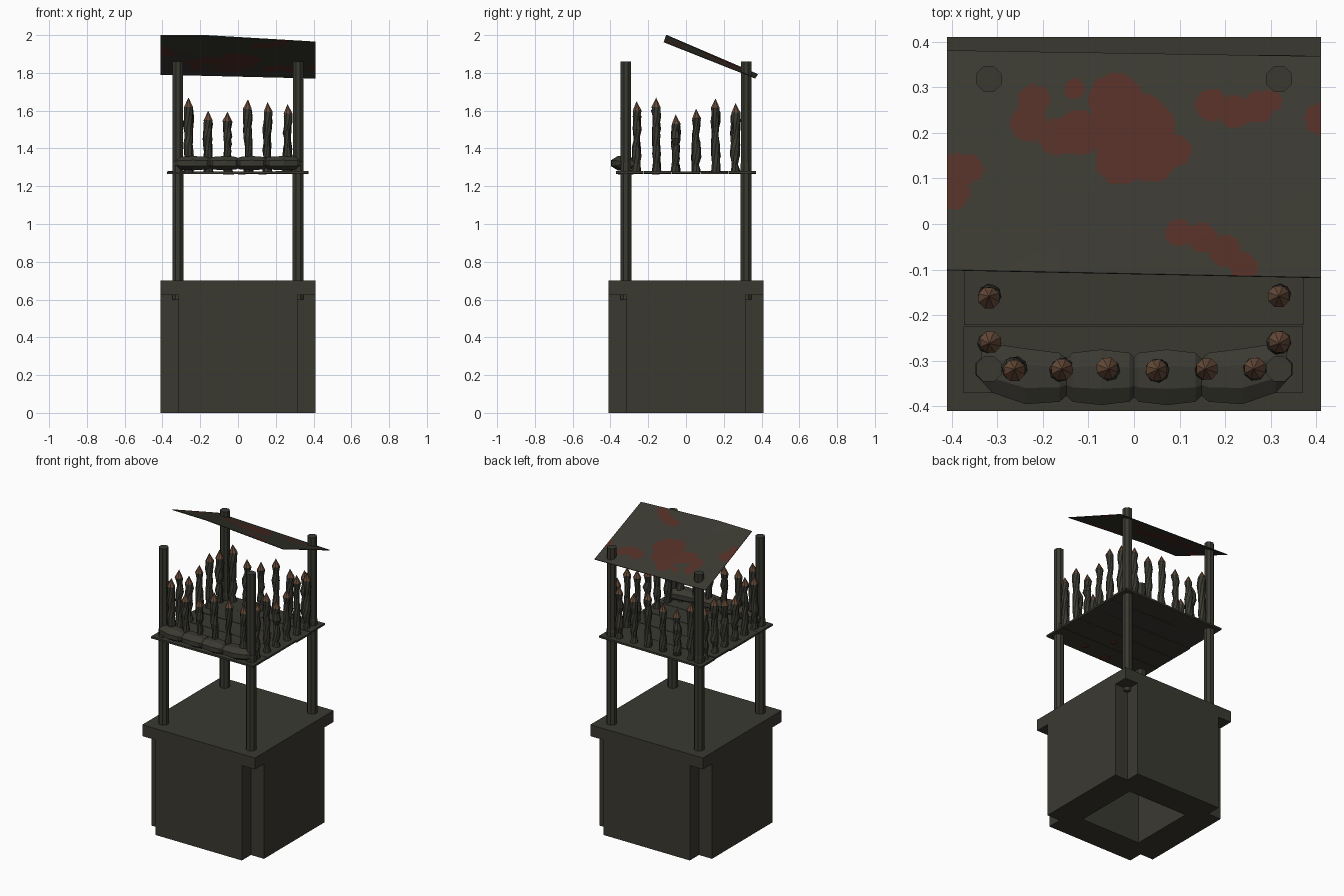
import bpy, bmesh, math, random
from mathutils import Matrix, Vector

random.seed(4)
if "Cube" in bpy.data.objects:
    bpy.data.objects.remove(bpy.data.objects["Cube"])


def material(name, r, g, b):
    m = bpy.data.materials.new(name)
    m.use_nodes = True
    m.diffuse_color = (r, g, b, 1)
    bsdf = next(n for n in m.node_tree.nodes if n.type == 'BSDF_PRINCIPLED')
    bsdf.inputs["Base Color"].default_value = (r, g, b, 1)
    return m


GREY = material("dark olive grey", 0.042, 0.041, 0.031)
RUST = material("rust red", 0.085, 0.028, 0.019)
WOOD = material("sharpened wood", 0.14, 0.072, 0.042)


def finish(name, bm, *mats):
    bmesh.ops.recalc_face_normals(bm, faces=bm.faces)
    mesh = bpy.data.meshes.new(name)
    bm.to_mesh(mesh)
    bm.free()
    for m in mats:
        mesh.materials.append(m)
    ob = bpy.data.objects.new(name, mesh)
    bpy.context.collection.objects.link(ob)
    return ob


def box(name, center, size, mat, tilt=0):
    bm = bmesh.new()
    bmesh.ops.create_cube(bm, size=1, matrix=Matrix.Translation(center)
                          @ Matrix.Rotation(tilt, 4, 'Y') @ Matrix.Diagonal((*size, 1)))
    return finish(name, bm, mat)


def loft(name, rings, mats, point=None):
    """Skin a list of equal rings; an optional point closes the end as a tip."""
    bm = bmesh.new()
    loops = [[bm.verts.new(p) for p in ring] for ring in rings]
    n = len(loops[0])
    for a, b in zip(loops, loops[1:]):
        for i in range(n):
            bm.faces.new((a[i], a[(i + 1) % n], b[(i + 1) % n], b[i]))
    bm.faces.new(loops[0])
    if point is None:
        bm.faces.new(loops[-1])
    else:
        tip = bm.verts.new(point)
        for i in range(n):
            f = bm.faces.new((loops[-1][i], loops[-1][(i + 1) % n], tip))
            f.material_index = 1
    return finish(name, bm, *mats)


def circle(x, y, z, r, n=8, turn=math.pi / 8):
    return [(x + r * math.cos(turn + i * math.tau / n),
             y + r * math.sin(turn + i * math.tau / n), z) for i in range(n)]


# Hollow block with square notches along its upright corners
W, N, H = 0.41, 0.315, 0.217
bm = bmesh.new()
outer = []
for k in range(4):
    rot = Matrix.Rotation(k * math.pi / 2, 3, 'Z')
    outer += [rot @ Vector(p) for p in ((W, -N, 0), (W, N, 0), (N, N, 0))]
inner = [(H, -H, 0), (H, H, 0), (-H, H, 0), (-H, -H, 0)]
edges = []
for outline in (outer, inner):
    vs = [bm.verts.new(p) for p in outline]
    edges += [bm.edges.new((vs[i - 1], vs[i])) for i in range(len(vs))]
bmesh.ops.triangle_fill(bm, edges=edges, use_beauty=True)
bmesh.ops.dissolve_limit(bm, angle_limit=0.01, verts=bm.verts, edges=bm.edges)
top = bmesh.ops.extrude_face_region(bm, geom=bm.faces[:])["geom"]
bmesh.ops.translate(bm, vec=(0, 0, 0.625),
                    verts=[v for v in top if isinstance(v, bmesh.types.BMVert)])
finish("base_block", bm, GREY)
box("base_slab", (0, 0, 0.6625), (2 * W, 2 * W, 0.075), GREY)

# Corner posts, a little thicker below the platform
P = 0.318
for sx, side in ((-1, "right"), (1, "left")):
    for sy, end in ((-1, "front"), (1, "back")):
        x, y = sx * P, sy * P
        loft(f"{end}_{side}_post", [circle(x, y, 0.6, 0.032), circle(x, y, 1.31, 0.032),
             circle(x, y, 1.325, 0.03), circle(x, y, 1.86, 0.03)], [GREY])

# Platform of wide planks
edge, count = 0.372, 5
step = 2 * edge / count
for i in range(count):
    box(f"platform_plank_{i + 1}", (random.uniform(-.003, .003), -edge + step * (i + 0.5), 1.272),
        (2 * edge, step - 0.003, 0.012), GREY, random.uniform(-0.008, 0.008))

# Rust spots under the platform
for i, (x, y, r) in enumerate([(-0.05, -0.33, 0.03), (0.13, -0.3, 0.022), (0.02, -0.16, 0.02)]):
    loft(f"platform_rust_{i + 1}", [circle(x, y, 1.261, r, 9), circle(x, y, 1.267, r, 9)], [RUST])


# Gnarled stakes with sharpened tips
def stake(name, x, y, height):
    rings = []
    levels = [0, 0.13, 0.27, 0.42, 0.56, 0.7, 0.85, 1]
    shoulder = height - 0.05
    for t in levels:
        r = 0.025 if t in (0, 1) else random.uniform(0.016, 0.027)
        dx, dy = (random.uniform(-.004, .004) for _ in range(2))
        rings.append(circle(x + dx, y + dy, 1.275 + t * (shoulder - 1.275), r, 8, t * 2))
    loft(name, rings, [GREY, WOOD], (x, y, height))


spots = [-0.262, -0.158, -0.055, 0.053, 0.156, 0.262]
rows = {
    "front": [1.67, 1.60, 1.595, 1.66, 1.645, 1.635],
    "back": [1.65, 1.58, 1.59, 1.64, 1.60, 1.62],
    "left": [1.65, 1.67, 1.58, 1.61, 1.665, 1.64],
    "right": [1.62, 1.65, 1.57, 1.60, 1.64, 1.62],
}
for side, heights in rows.items():
    for i, (s, h) in enumerate(zip(spots, heights)):
        x, y = {"front": (s, -P), "back": (s, P), "left": (P, s), "right": (-P, s)}[side]
        stake(f"{side}_stake_{i + 1}", x, y, h)

# Row of slumped sandbags along the front edge
for i, (x0, x1) in enumerate([(-0.335, -0.14), (-0.155, 0.01), (-0.01, 0.155), (0.14, 0.335)]):
    rings = []
    for t, s in ((0, 0.55), (0.12, 0.88), (0.5, 1), (0.88, 0.88), (1, 0.55)):
        x = x0 + t * (x1 - x0)
        y = -0.336 + 0.25 * max(0, abs(x) - 0.23)
        rings.append([(x, y + 0.066 * s * math.cos(a), 1.322 + 0.041 * s * math.sin(a))
                      for a in (math.pi / 8 + k * math.tau / 8 for k in range(8))])
    loft(f"sandbag_{i + 1}", rings, [GREY])

# Bent sheet roof, rust patches chosen face by face from overlapping discs
discs = [(-23, 22, 4), (-22, 27, 3.5), (-17, 19, 4), (-12, 20, 5), (-13, 29.5, 2.2),
         (-4, 27, 6), (0, 20, 9), (-3, 14, 5.5), (4, 14, 5), (9, 16, 3.5),
         (17, 26, 3.5), (22, 24.5, 3.5), (27, 25.5, 3.5), (30, 27, 2.5),
         (-39, 12, 3.5), (-36, 12, 3), (-40, 7, 4), (10, -2, 3), (15, -3, 3.2),
         (20, -6, 3.5), (24, -9.5, 3), (41, 23, 3.5)]
bm = bmesh.new()
nx, ny = 130, 76
grid = []
for j in range(ny + 1):
    v = j / ny
    row = []
    for i in range(nx + 1):
        u = i / nx
        x = (2 * u - 1) * W
        y = (-0.101 - 0.017 * u) * (1 - v) + (0.38 - 0.013 * u) * v
        front = 1.998 - 0.034 * max(0, (u - 0.3) / 0.7)
        back = 1.792 - 0.02 * u
        row.append(bm.verts.new((x, y, front * (1 - v) + back * v)))
    grid.append(row)
for j in range(ny):
    for i in range(nx):
        f = bm.faces.new((grid[j][i], grid[j][i + 1], grid[j + 1][i + 1], grid[j + 1][i]))
        c = f.calc_center_median() * 100
        f.material_index = int(any(math.hypot(c.x - a, c.y - b) < r for a, b, r in discs))
roof = finish("sheet_roof", bm, GREY, RUST)
thick = roof.modifiers.new("thickness", 'SOLIDIFY')
thick.thickness = 0.004
thick.offset = 0
